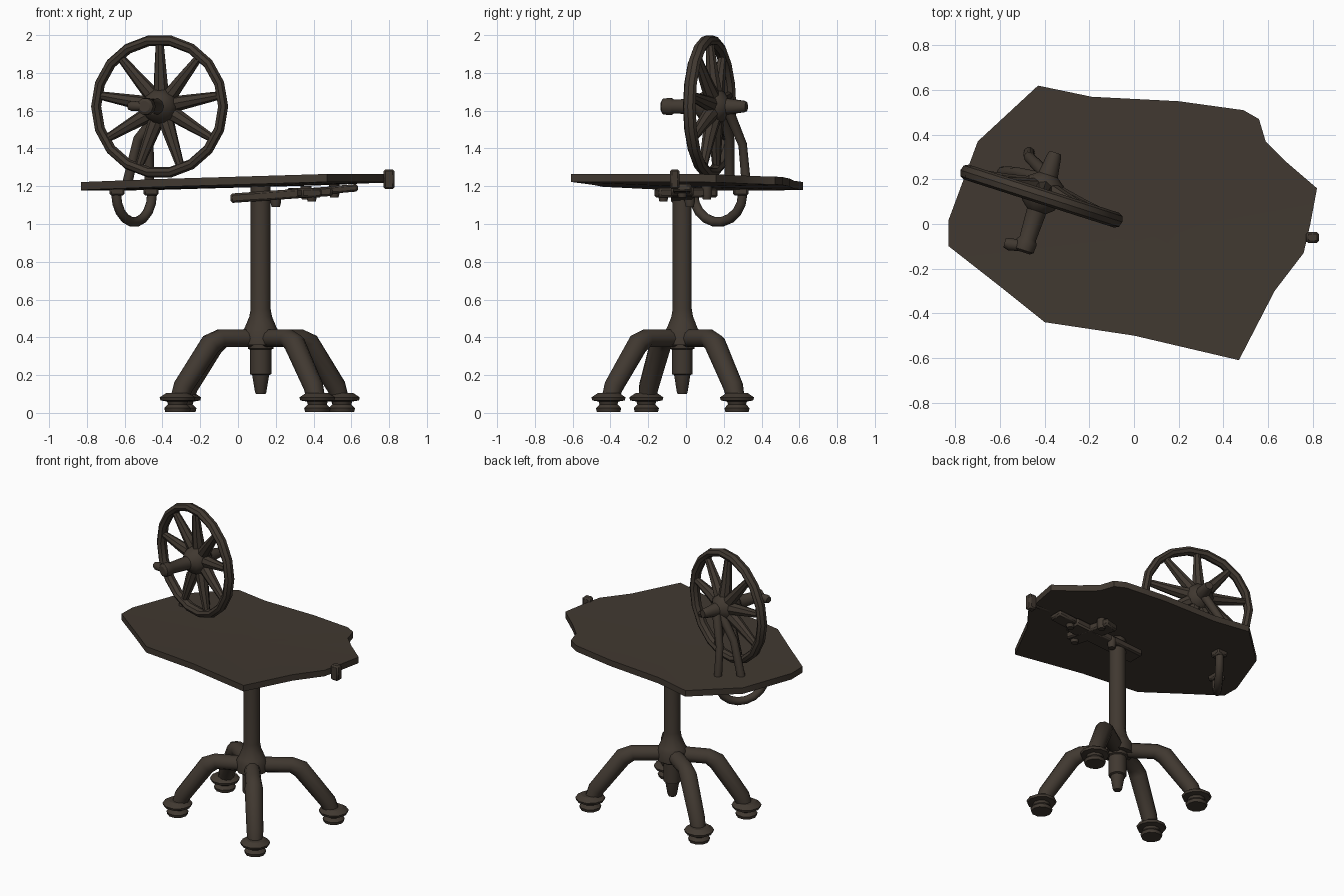
import bpy
import bmesh
from math import cos, sin, radians
from mathutils import Vector

if "Cube" in bpy.data.objects:
    bpy.data.objects.remove(bpy.data.objects["Cube"])

# One dark bronze colour
bronze = bpy.data.materials.new("dark_bronze")
bronze.use_nodes = True
COLOUR = (0.052, 0.040, 0.030, 1)
bronze.diffuse_color = COLOUR
bsdf = bronze.node_tree.nodes["Principled BSDF"]
bsdf.inputs["Base Color"].default_value = COLOUR
bsdf.inputs["Roughness"].default_value = 0.8


def finish(obj, name, angle=40):
    """Name, colour and smooth a mesh object."""
    obj.name = name
    obj.data.materials.clear()
    obj.data.materials.append(bronze)
    bpy.ops.object.select_all(action="DESELECT")
    obj.select_set(True)
    bpy.context.view_layer.objects.active = obj
    bpy.ops.object.shade_smooth_by_angle(angle=radians(angle))
    return obj


def tube(name, points, radii, sides_res=3):
    """Round bar through points, with one radius per point."""
    curve = bpy.data.curves.new(name, "CURVE")
    curve.dimensions = "3D"
    curve.bevel_depth = 1
    curve.bevel_resolution = sides_res
    curve.use_fill_caps = True
    spline = curve.splines.new("POLY")
    spline.points.add(len(points) - 1)
    for p, co, r in zip(spline.points, points, radii):
        p.co = (*co, 1)
        p.radius = r
    obj = bpy.data.objects.new(name, curve)
    bpy.context.collection.objects.link(obj)
    bpy.ops.object.select_all(action="DESELECT")
    obj.select_set(True)
    bpy.context.view_layer.objects.active = obj
    bpy.ops.object.convert(target="MESH")
    return finish(bpy.context.object, name)


def turned(name, base, axis, profile):
    """Turned part: profile holds (distance along axis, radius)."""
    points = [Vector(base) + Vector(axis) * d for d, r in profile]
    return tube(name, points, [r for d, r in profile])


def box(name, loc, size, rot=(0, 0, 0), bevel=0.01):
    bpy.ops.mesh.primitive_cube_add(size=1, location=loc, rotation=rot)
    obj = bpy.context.object
    obj.scale = size
    bpy.ops.object.transform_apply(location=False, rotation=False, scale=True)
    mod = obj.modifiers.new("soft_edges", "BEVEL")
    mod.width = bevel
    return finish(obj, name)


UP = Vector((0, 0, 1))
POST = Vector((0.12, -0.02, 0))

# Central post with flared collar, and the pointed sleeve below the legs
turned("post", POST, UP, [(0.36, 0.1), (0.43, 0.1), (0.45, 0.085),
                          (0.51, 0.06), (0.55, 0.053), (1.2, 0.053)])
turned("lower_sleeve", POST, UP, [(0.1, 0.025), (0.11, 0.03), (0.2, 0.045),
                                  (0.205, 0.057), (0.335, 0.057),
                                  (0.34, 0.068), (0.38, 0.068)])

# Four bent legs with collared feet
for x, y in [(0.42, -0.41), (0.55, 0.27), (-0.29, 0.27), (-0.32, -0.21)]:
    out = Vector((x, y, 0)) - POST
    path = [POST + out * f + UP * z for f, z in
            [(0, 0.395), (0.48, 0.395), (0.6, 0.365), (0.93, 0.14), (0.99, 0.06)]]
    tube("leg", path, [0.05, 0.05, 0.058, 0.053, 0.046])
    turned("foot", (x, y, 0), UP, [(0.005, 0.065), (0.025, 0.07), (0.045, 0.05),
                                   (0.06, 0.055), (0.066, 0.09), (0.082, 0.095),
                                   (0.105, 0.06)])

# Irregular thin table top, slightly tilted
outline = [(-0.83, 0.02), (-0.7, 0.37), (-0.43, 0.62), (-0.19, 0.57), (0.2, 0.55),
           (0.49, 0.51), (0.56, 0.47), (0.59, 0.37), (0.68, 0.28), (0.82, 0.16),
           (0.79, 0), (0.76, -0.13), (0.63, -0.3), (0.47, -0.61), (0, -0.5),
           (-0.4, -0.44), (-0.6, -0.28), (-0.83, -0.1)]
bm = bmesh.new()
rings = []
for thick in (-0.021, 0.021):
    ring = [bm.verts.new((x, y, 1.222 + 0.027 * x - 0.015 * y + thick))
            for x, y in outline]
    centre = bm.verts.new((0.1, 0, 1.218 + thick))
    for a, b in zip(ring, ring[1:] + ring[:1]):
        bm.faces.new((centre, a, b))
    rings.append(ring)
low, high = rings
for i in range(len(low)):
    j = (i + 1) % len(low)
    bm.faces.new((low[i], low[j], high[j], high[i]))
bmesh.ops.recalc_face_normals(bm, faces=bm.faces)
mesh = bpy.data.meshes.new("table_top")
bm.to_mesh(mesh)
bm.free()
top = bpy.data.objects.new("table_top", mesh)
bpy.context.collection.objects.link(top)
finish(top, "table_top")

# Clamp knob on the table edge
tube("edge_rod", [(0.66, -0.05, 1.237), (0.79, -0.06, 1.237)], [0.022, 0.022])
box("edge_knob", (0.80, -0.06, 1.237), (0.058, 0.05, 0.105))

# Bracket under the table
box("support_beam", (0.23, -0.02, 1.155), (0.54, 0.12, 0.05), (0, radians(-4), 0))
box("beam_end", (0.55, -0.02, 1.185), (0.17, 0.1, 0.04), (0, radians(-5), 0))
box("cross_beam", (0.35, 0, 1.165), (0.11, 0.32, 0.05), (0, 0, radians(15)))
for x, y, z in [(0.39, -0.12, 1.12), (0.36, 0.11, 1.13), (0.2, 0.02, 1.09),
                (0.51, -0.02, 1.14)]:
    turned("bolt", (x, y, z), UP, [(0, 0.022), (0.025, 0.028), (0.07, 0.028)])

# Wheel: rim and tapered spokes in a plane turned about the vertical
CENTRE = Vector((-0.415, 0.125, 1.622))
side = Vector((0.952, -0.305, 0))
front = Vector((-0.305, -0.952, 0))
bpy.ops.mesh.primitive_torus_add(major_segments=18, minor_segments=8,
                                 major_radius=0.353, minor_radius=0.028,
                                 location=CENTRE)
rim = bpy.context.object
rim.rotation_euler = front.to_track_quat("Z", "Y").to_euler()
rim.scale = (1, 1, 1.25)
finish(rim, "wheel_rim")
for i in range(9):
    a = radians(90 + 40 * i)
    ray = side * cos(a) + UP * sin(a)
    tube("wheel_spoke",
         [CENTRE + ray * 0.05 - front * 0.03, CENTRE + ray * 0.17 - front * 0.015,
          CENTRE + ray * 0.35], [0.044, 0.035, 0.021], 2)

# Hub, axle and the crank grip in front
turned("wheel_hub", CENTRE, front,
       [(-0.205, 0.026), (-0.19, 0.032), (-0.1, 0.045), (-0.07, 0.085),
        (-0.01, 0.1), (0.045, 0.075), (0.07, 0.045), (0.2, 0.038),
        (0.215, 0.047), (0.255, 0.045), (0.265, 0.03)])
tube("crank_grip", [(-0.58, -0.085, 1.625), (-0.56, -0.09, 1.625),
                    (-0.49, -0.1, 1.622)], [0.02, 0.028, 0.024])

# Fork behind the wheel and the loop under the table
tube("fork_rod", [(-0.47, 0.32, 1.2), (-0.47, 0.3, 1.42), (-0.39, 0.22, 1.61)],
     [0.026, 0.024, 0.03])
tube("fork_rod", [(-0.59, 0.23, 1.2), (-0.53, 0.23, 1.45), (-0.4, 0.2, 1.61)],
     [0.028, 0.026, 0.03])
arc = [radians(180 + 20 * i) for i in range(10)]
loop = [Vector((-0.55 + 0.095 * cos(a), 0.17 + 0.13 * cos(a), 1.16 + 0.15 * sin(a)))
        for a in arc]
loop = [loop[0] + UP * 0.05] + loop + [loop[-1] + UP * 0.05]
tube("under_loop", loop, [0.026] * len(loop))
for x, y in [(-0.64, 0.05), (-0.46, 0.29)]:
    box("loop_plate", (x, y, 1.175), (0.08, 0.08, 0.05))
